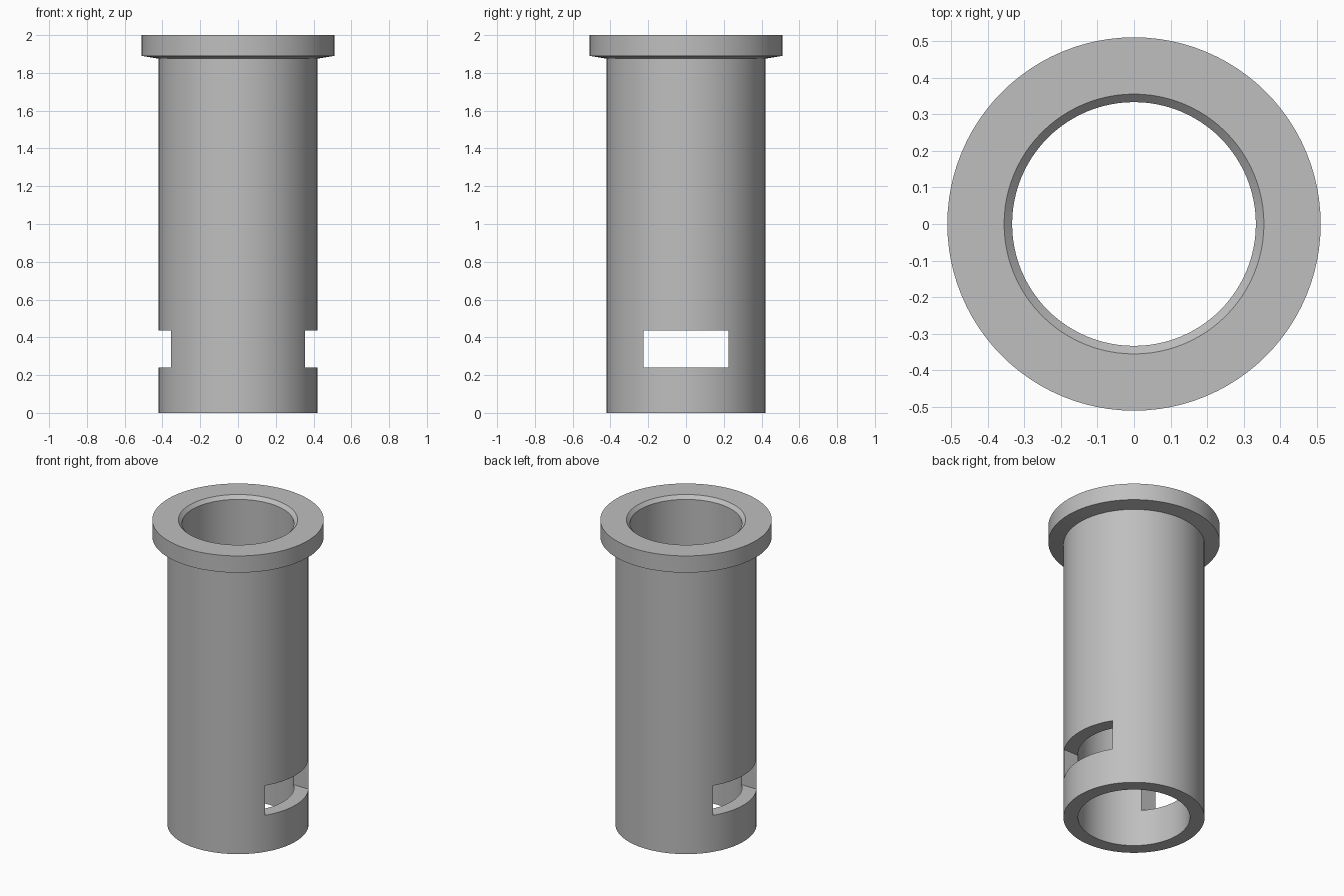
import bpy, bmesh, math
from mathutils import Matrix, Vector

cube = bpy.data.objects.get("Cube")
if cube:
    bpy.data.objects.remove(cube, do_unlink=True)

STEPS = 96
BORE, TUBE, FLANGE, HEIGHT = 0.333, 0.42, 0.51, 2.0
CHAMFER = 0.022
SLOT_WIDTH, SLOT_LOW, SLOT_HIGH = 0.45, 0.24, 0.435

grey = bpy.data.materials.new("plain grey")
grey.use_nodes = True
colour = (0.52, 0.52, 0.52, 1)
grey.diffuse_color = colour
grey.node_tree.nodes["Principled BSDF"].inputs["Base Color"].default_value = colour


def make_object(name, bm):
    bmesh.ops.recalc_face_normals(bm, faces=bm.faces)
    mesh = bpy.data.meshes.new(name)
    bm.to_mesh(mesh)
    bm.free()
    obj = bpy.data.objects.new(name, mesh)
    bpy.context.collection.objects.link(obj)
    mesh.materials.append(grey)
    return obj


# Flanged sleeve: closed wall profile turned around the z axis
profile = [(BORE, 0), (TUBE, 0), (TUBE, 1.875), (FLANGE, 1.89),
           (FLANGE, HEIGHT), (BORE + CHAMFER, HEIGHT), (BORE, HEIGHT - CHAMFER)]
bm = bmesh.new()
verts = [bm.verts.new((r, 0, z)) for r, z in profile]
edges = [bm.edges.new((v, verts[i - 1])) for i, v in enumerate(verts)]
bmesh.ops.spin(bm, geom=verts + edges, cent=(0, 0, 0), axis=(0, 0, 1),
               angle=math.tau, steps=STEPS, use_merge=False)
bmesh.ops.remove_doubles(bm, verts=bm.verts, dist=0.0001)
sleeve = make_object("flanged_sleeve", bm)

# Cutter for the two opposite side slots
bm = bmesh.new()
size = Vector((2, SLOT_WIDTH, SLOT_HIGH - SLOT_LOW))
centre = Vector((0, 0, (SLOT_HIGH + SLOT_LOW) / 2))
bmesh.ops.create_cube(bm, size=1,
                      matrix=Matrix.LocRotScale(centre, None, size))
cutter = make_object("slot_cutter", bm)
cutter.hide_render = True

cut = sleeve.modifiers.new("side_slots", 'BOOLEAN')
cut.operation = 'DIFFERENCE'
cut.solver = 'EXACT'
cut.object = cutter

# Apply the cut, then smooth the round walls and keep the rims sharp
bpy.ops.object.select_all(action='DESELECT')
sleeve.select_set(True)
bpy.context.view_layer.objects.active = sleeve
bpy.ops.object.modifier_apply(modifier=cut.name)
bpy.data.objects.remove(cutter, do_unlink=True)
bpy.ops.object.shade_smooth_by_angle(angle=math.radians(8))
